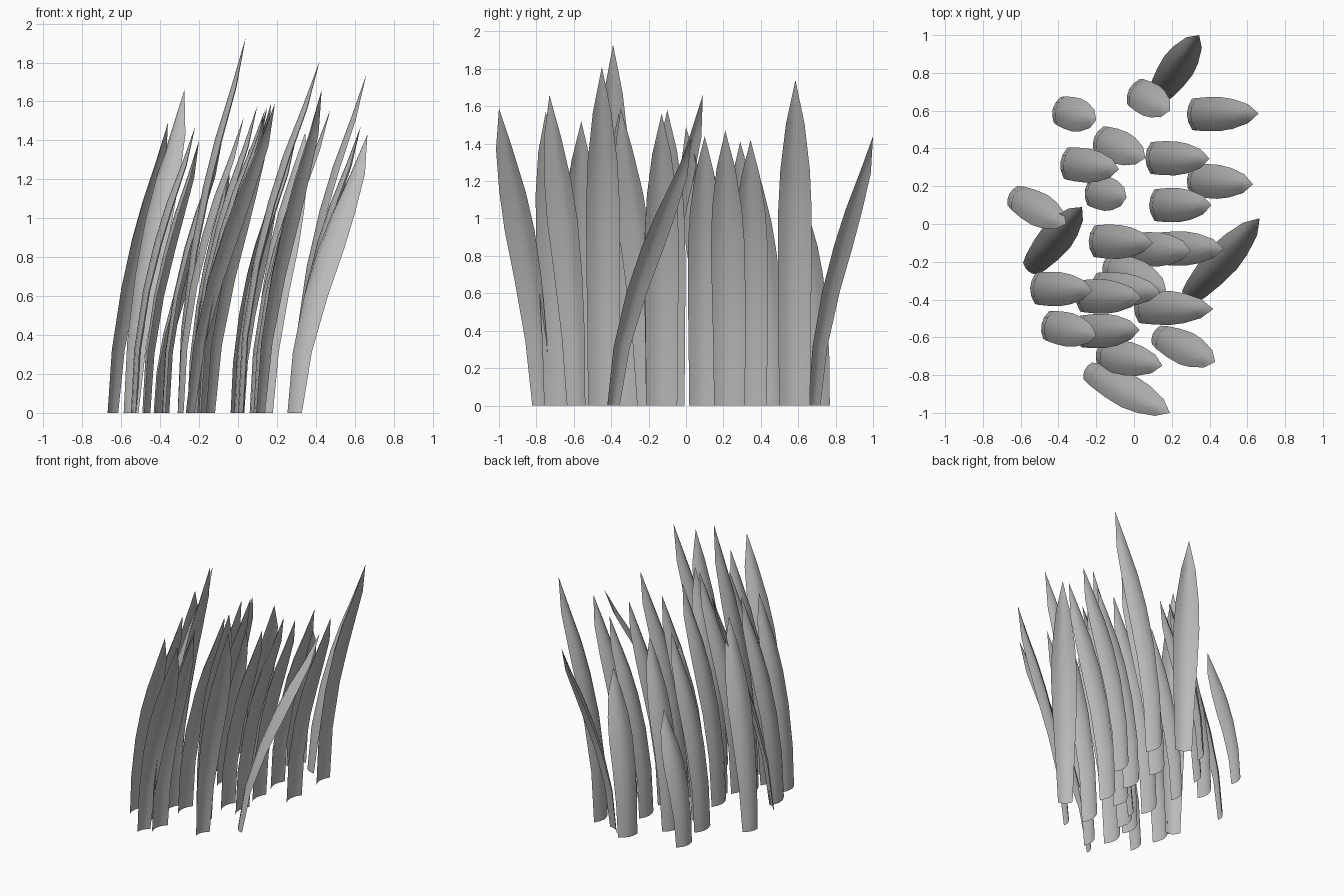
import bpy
import bmesh
from mathutils import Vector

cube = bpy.data.objects.get("Cube")
if cube:
    bpy.data.objects.remove(cube)

grey = bpy.data.materials.new("plain_grey")
grey.use_nodes = True
grey.diffuse_color = (0.5, 0.5, 0.5, 1)
grey.node_tree.nodes["Principled BSDF"].inputs["Base Color"].default_value = (0.5, 0.5, 0.5, 1)

# Shared blade profile: height fraction, bend fraction, half width, depth of the hollow
PROFILE = [(0, 0, .083, .028), (.22, .05, .086, .03), (.43, .19, .09, .033),
           (.6, .37, .09, .036), (.73, .55, .079, .034), (.87, .79, .05, .024)]
ACROSS = [-1, -.5, 0, .5, 1]


def grass_blade(name, base, tip, height, width=1.0):
    """A thin hollow leaf; the spine bends to the tip, the edges curl forward."""
    base, tip = Vector(base), Vector(tip)
    lean = tip - base
    forward = lean.normalized()
    side = Vector((-forward.y, forward.x))
    bm = bmesh.new()
    rows = []
    for u, bend, half, depth in PROFILE:
        # Narrow-footed blades widen towards the top and lean sooner
        scale = width + (1 - width) * min(1, u * 1.8)
        centre = base + lean * bend ** (.5 + .5 * width)
        slope = 2 * u * lean.length / height
        row = []
        for t in ACROSS:
            curl = depth * scale * t * t
            p = centre + side * half * scale * t + forward * curl
            row.append(bm.verts.new((p.x, p.y, height * u - curl * slope)))
        rows.append(row)
    for low, high in zip(rows, rows[1:]):
        for i in range(len(ACROSS) - 1):
            bm.faces.new((low[i], high[i], high[i + 1], low[i + 1]))
    # Pointed end
    point = bm.verts.new((tip.x, tip.y, height))
    for a, b in zip(rows[-1], rows[-1][1:]):
        bm.faces.new((a, point, b))
    for face in bm.faces:
        face.smooth = True
    mesh = bpy.data.meshes.new(name)
    bm.to_mesh(mesh)
    bm.free()
    mesh.materials.append(grey)
    bpy.context.collection.objects.link(bpy.data.objects.new(name, mesh))


# Base, tip, height and optional foot width of each blade, back row to front row
BLADES = [
    ((.12, .67), (.345, 1), 1.44, .7),
    ((-.025, .715), (.19, .60), 1.18, .9),
    ((-.43, .61), (-.20, .55), .95, .85),
    ((.28, .58), (.66, .585), 1.74),
    ((-.21, .46), (.06, .35), 1.36, .85),
    ((.06, .35), (.40, .345), 1.42),
    ((-.39, .325), (-.08, .29), 1.41),
    ((-.26, .18), (-.04, .14), 1.27, .9),
    ((.28, .235), (.63, .21), 1.47),
    ((.08, .10), (.41, .10), 1.44),
    ((-.66, .16), (-.36, 0), 1.49, .7),
    ((-.56, -.25), (-.275, .09), 1.66, .6),
    ((.28, -.40), (.665, .03), 1.43, .6),
    ((-.24, -.09), (.10, -.10), 1.58),
    ((-.02, -.13), (.30, -.14), 1.42),
    ((.10, -.13), (.475, -.13), 1.56),
    ((-.16, -.20), (.17, -.35), 1.59, .7),
    ((-.23, -.34), (.14, -.36), 1.56),
    ((-.31, -.38), (.04, -.39), 1.93),
    ((-.55, -.34), (-.22, -.35), 1.47),
    ((0, -.44), (.42, -.45), 1.81),
    ((-.49, -.53), (-.20, -.59), 1.40, .9),
    ((-.31, -.57), (.03, -.56), 1.52),
    ((-.20, -.68), (.15, -.75), 1.57, .9),
    ((.10, -.58), (.43, -.73), 1.66, .65),
    ((-.26, -.77), (.19, -1), 1.59, .6),
]
for number, blade in enumerate(BLADES, 1):
    grass_blade(f"grass_blade_{number:02d}", *blade)
